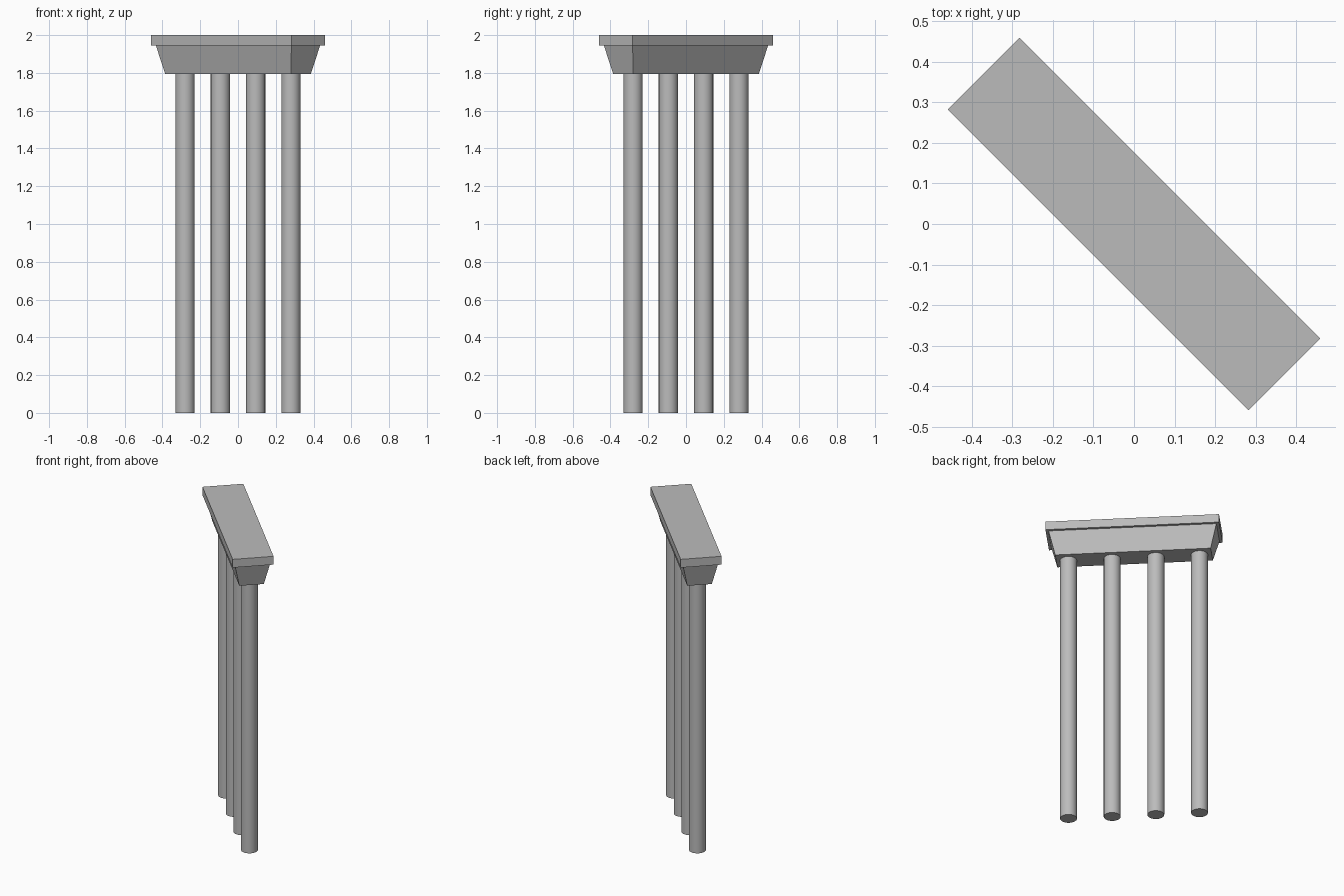
import bpy
import bmesh
from math import radians
from mathutils import Matrix, Vector

cube = bpy.data.objects.get("Cube")
if cube:
    bpy.data.objects.remove(cube, do_unlink=True)

# The bent stands diagonally across the x and y axes
TURN = Matrix.Rotation(radians(-45), 4, "Z")

concrete = bpy.data.materials.new("concrete_grey")
concrete.use_nodes = True
concrete.diffuse_color = (0.5, 0.5, 0.5, 1)
concrete.node_tree.nodes["Principled BSDF"].inputs["Base Color"].default_value = (0.5, 0.5, 0.5, 1)


def finish(name, bm):
    bm.transform(TURN)
    mesh = bpy.data.meshes.new(name)
    bm.to_mesh(mesh)
    bm.free()
    mesh.materials.append(concrete)
    obj = bpy.data.objects.new(name, mesh)
    bpy.context.collection.objects.link(obj)
    return obj


def block(name, bottom, top, z0, z1):
    """Box whose bottom and top rectangles (length, width) may differ."""
    bm = bmesh.new()
    bmesh.ops.create_cube(bm, size=1)
    for v in bm.verts:
        (length, width), z = (top, z1) if v.co.z > 0 else (bottom, z0)
        v.co = Vector((v.co.x * length, v.co.y * width, z))
    return finish(name, bm)


def column(name, x, radius, height):
    bm = bmesh.new()
    bmesh.ops.create_cone(bm, cap_ends=True, segments=24, radius1=radius,
                          radius2=radius, depth=height,
                          matrix=Matrix.Translation((x, 0, height / 2)))
    obj = finish(name, bm)
    bpy.ops.object.select_all(action="DESELECT")
    obj.select_set(True)
    bpy.context.view_layer.objects.active = obj
    bpy.ops.object.shade_smooth_by_angle(angle=radians(30))


# Top slab and the tapered cap beam below it
block("top_slab", (1.05, 0.25), (1.05, 0.25), 1.945, 2.0)
block("cap_beam", (0.94, 0.15), (1.015, 0.215), 1.795, 1.945)

# Row of four round columns
for i in range(4):
    column(f"column_{i + 1}", (i - 1.5) * 0.264, 0.051, 1.795)
